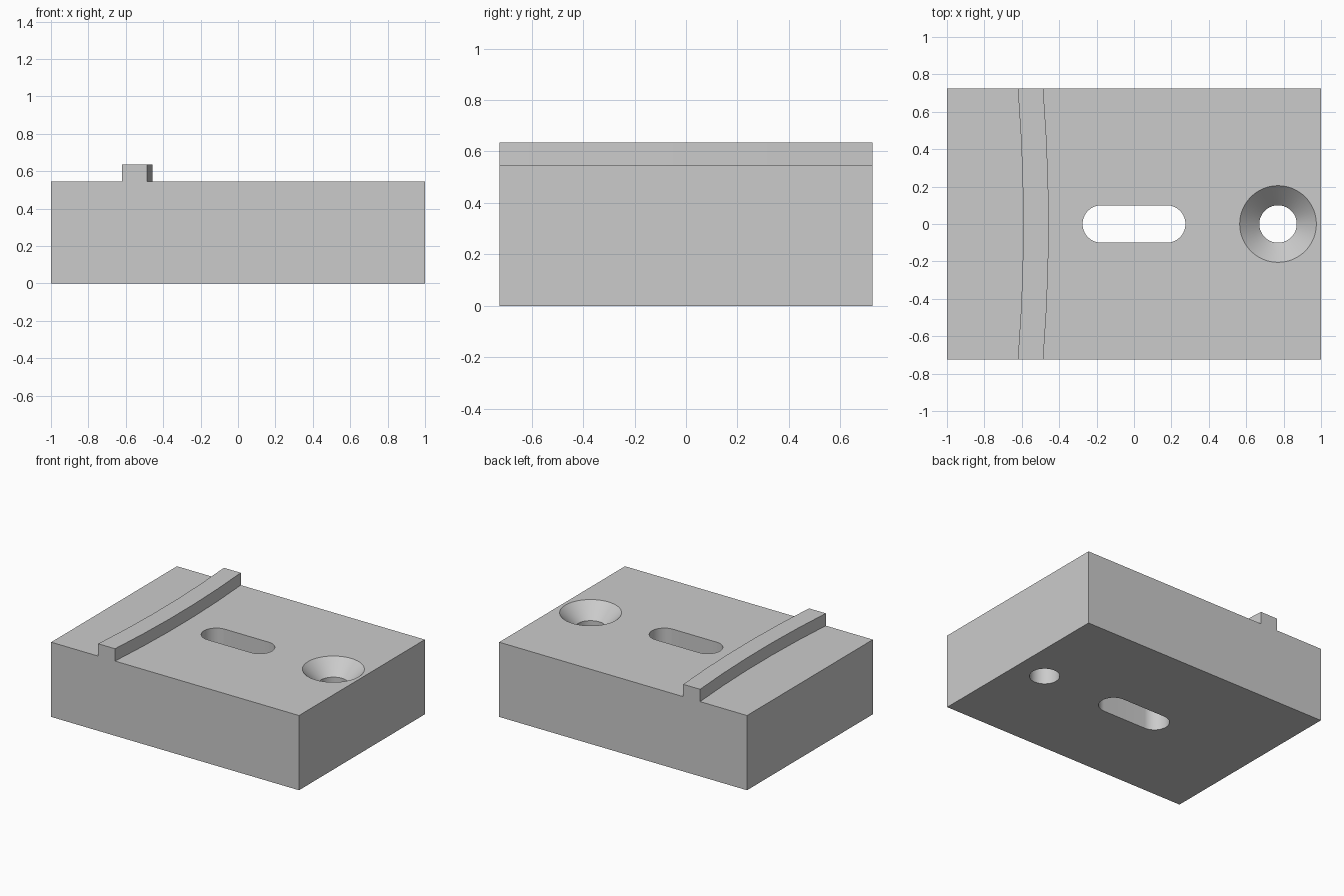
import bpy, bmesh
from math import sin, cos, pi, sqrt, radians

if "Cube" in bpy.data.objects:
    bpy.data.objects.remove(bpy.data.objects["Cube"], do_unlink=True)

HALF_Y, DECK, TOP = 0.725, 0.545, 0.635
STEP, RADIUS = HALF_Y / 2.5, 9.0

grey = bpy.data.materials.new("plain grey")
grey.use_nodes = True
grey.diffuse_color = (0.6, 0.6, 0.6, 1)
grey.node_tree.nodes["Principled BSDF"].inputs["Base Color"].default_value = grey.diffuse_color


def make_object(name, bm):
    bmesh.ops.recalc_face_normals(bm, faces=bm.faces)
    mesh = bpy.data.meshes.new(name)
    bm.to_mesh(mesh)
    bm.free()
    mesh.materials.append(grey)
    obj = bpy.data.objects.new(name, mesh)
    bpy.context.collection.objects.link(obj)
    return obj


def prism(name, outline, z0, z1):
    bm = bmesh.new()
    face = bm.faces.new([bm.verts.new((x, y, z0)) for x, y in outline])
    up = bmesh.ops.extrude_face_region(bm, geom=[face])
    verts = [v for v in up["geom"] if isinstance(v, bmesh.types.BMVert)]
    bmesh.ops.translate(bm, verts=verts, vec=(0, 0, z1 - z0))
    return make_object(name, bm)


def lathe(name, profile, x, sides=64):
    bm = bmesh.new()
    verts = [bm.verts.new((x + r, 0, z)) for r, z in profile]
    edges = [bm.edges.new(pair) for pair in zip(verts, verts[1:])]
    bmesh.ops.spin(bm, geom=verts + edges, cent=(x, 0, 0), axis=(0, 0, 1),
                   angle=2 * pi, steps=sides, use_duplicate=False)
    bmesh.ops.remove_doubles(bm, verts=bm.verts, dist=1e-4)
    return make_object(name, bm)


def arc(crest):
    # Shallow faceted arc, running past both ends of the block
    ys = [STEP * (i - 3.5) for i in range(8)]
    return [(crest - RADIUS + sqrt(RADIUS ** 2 - y * y), y) for y in ys]


# Full-height block
block = prism("jaw_block", [(-1, -HALF_Y), (1, -HALF_Y), (1, HALF_Y), (-1, HALF_Y)], 0, TOP)

# Cut the deck down on either side of the curved ridge
far = 3.5 * STEP
cutters = [
    prism("deck_cutter_left", arc(-0.456) + [(1.5, far), (1.5, -far)], DECK, 1),
    prism("deck_cutter_right", arc(-0.592) + [(-1.5, far), (-1.5, -far)], DECK, 1),
]

# Round-ended slot through the block
slot = []
for side in (1, -1):
    for i in range(33):
        a = pi * i / 32 - pi / 2
        slot.append((side * (0.175 + 0.1 * cos(a)), side * 0.1 * sin(a)))
cutters.append(prism("slot_cutter", slot, -0.2, 1))

# Countersunk screw hole
sink = [(0, -0.2), (0.1, -0.2), (0.1, DECK - 0.105), (0.305, DECK + 0.1), (0, DECK + 0.1)]
cutters.append(lathe("screw_hole_cutter", sink, 0.77))

bpy.context.view_layer.objects.active = block
for obj in bpy.context.selected_objects:
    obj.select_set(False)
block.select_set(True)
for cutter in cutters:
    cutter.hide_render = True
    mod = block.modifiers.new(cutter.name, "BOOLEAN")
    mod.operation, mod.solver, mod.object = "DIFFERENCE", "EXACT", cutter
    bpy.ops.object.modifier_apply(modifier=mod.name)
    bpy.data.objects.remove(cutter, do_unlink=True)

bpy.ops.object.shade_smooth_by_angle(angle=radians(25))
